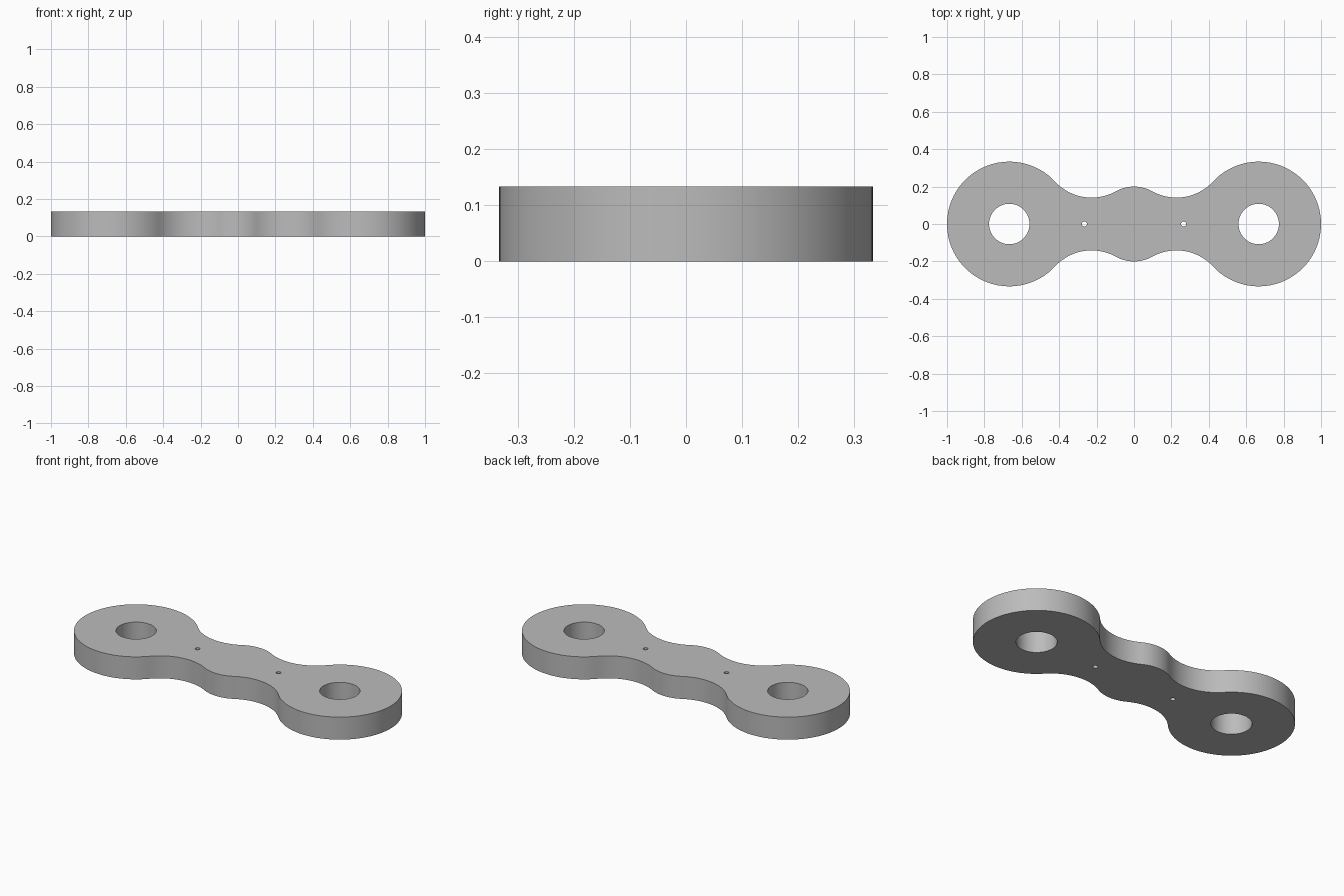
import bpy, bmesh
from math import sin, cos, pi, atan2, sqrt, radians
from mathutils import Vector

cube = bpy.data.objects.get("Cube")
if cube:
    bpy.data.objects.remove(cube)

# Dimensions
THICK = 2 / 15
END_X, END_R = 2 / 3, 1 / 3
MID_R, FILLET_R = 0.2, 4 / 15
BORE_R = 0.108
PIN_X, PIN_R = 0.265, 0.0135


def arc(cx, cy, r, a0, a1, n):
    return [Vector((cx + r * cos(a0 + (a1 - a0) * i / n),
                    cy + r * sin(a0 + (a1 - a0) * i / n), 0)) for i in range(n + 1)]


# Centre of the waist fillet, tangent to the end disc and the middle disc
d_mid, d_end = MID_R + FILLET_R, END_R + FILLET_R
fx = (d_mid ** 2 - d_end ** 2 + END_X ** 2) / (2 * END_X)
fy = sqrt(d_mid ** 2 - fx ** 2)
mid_ang = atan2(fy, fx)
end_ang = atan2(fy, fx - END_X)

# One quarter of the outline, from the end tip to the middle, then mirrored
quarter = arc(END_X, 0, END_R, 0, end_ang, 40)
quarter += arc(fx, fy, FILLET_R, end_ang - pi, mid_ang - pi, 24)[1:]
quarter += arc(0, 0, MID_R, mid_ang, pi / 2, 12)[1:]
half = quarter + [Vector((-p.x, p.y, 0)) for p in quarter[-2::-1]]
outline = half + [Vector((p.x, -p.y, 0)) for p in half[-2:0:-1]]

# Bores in the end discs and pin holes in the waist
loops = [outline]
for side in (-1, 1):
    loops.append(arc(side * END_X, 0, BORE_R, 0, 2 * pi, 64)[:-1])
    loops.append(arc(side * PIN_X, 0, PIN_R, 0, 2 * pi, 24)[:-1])

# Fill the flat profile and raise it to a plate
bm = bmesh.new()
for loop in loops:
    verts = [bm.verts.new(p) for p in loop]
    for a, b in zip(verts, verts[1:] + verts[:1]):
        bm.edges.new((a, b))
bmesh.ops.triangle_fill(bm, use_beauty=True, use_dissolve=False,
                        edges=bm.edges[:], normal=(0, 0, 1))
raised = bmesh.ops.extrude_face_region(bm, geom=bm.faces[:], use_keep_orig=True)
top = [g for g in raised["geom"] if isinstance(g, bmesh.types.BMVert)]
bmesh.ops.translate(bm, verts=top, vec=(0, 0, THICK))
bmesh.ops.recalc_face_normals(bm, faces=bm.faces[:])

mesh = bpy.data.meshes.new("link_plate")
bm.to_mesh(mesh)
bm.free()
plate = bpy.data.objects.new("link_plate", mesh)
bpy.context.collection.objects.link(plate)

# Plain grey metal
grey = bpy.data.materials.new("plain_grey")
grey.use_nodes = True
colour = (0.5, 0.5, 0.5, 1)
grey.diffuse_color = colour
grey.node_tree.nodes["Principled BSDF"].inputs["Base Color"].default_value = colour
mesh.materials.append(grey)

# Smooth rims with crisp top and bottom edges
bpy.context.view_layer.objects.active = plate
plate.select_set(True)
bpy.ops.object.shade_smooth_by_angle(angle=radians(30))
